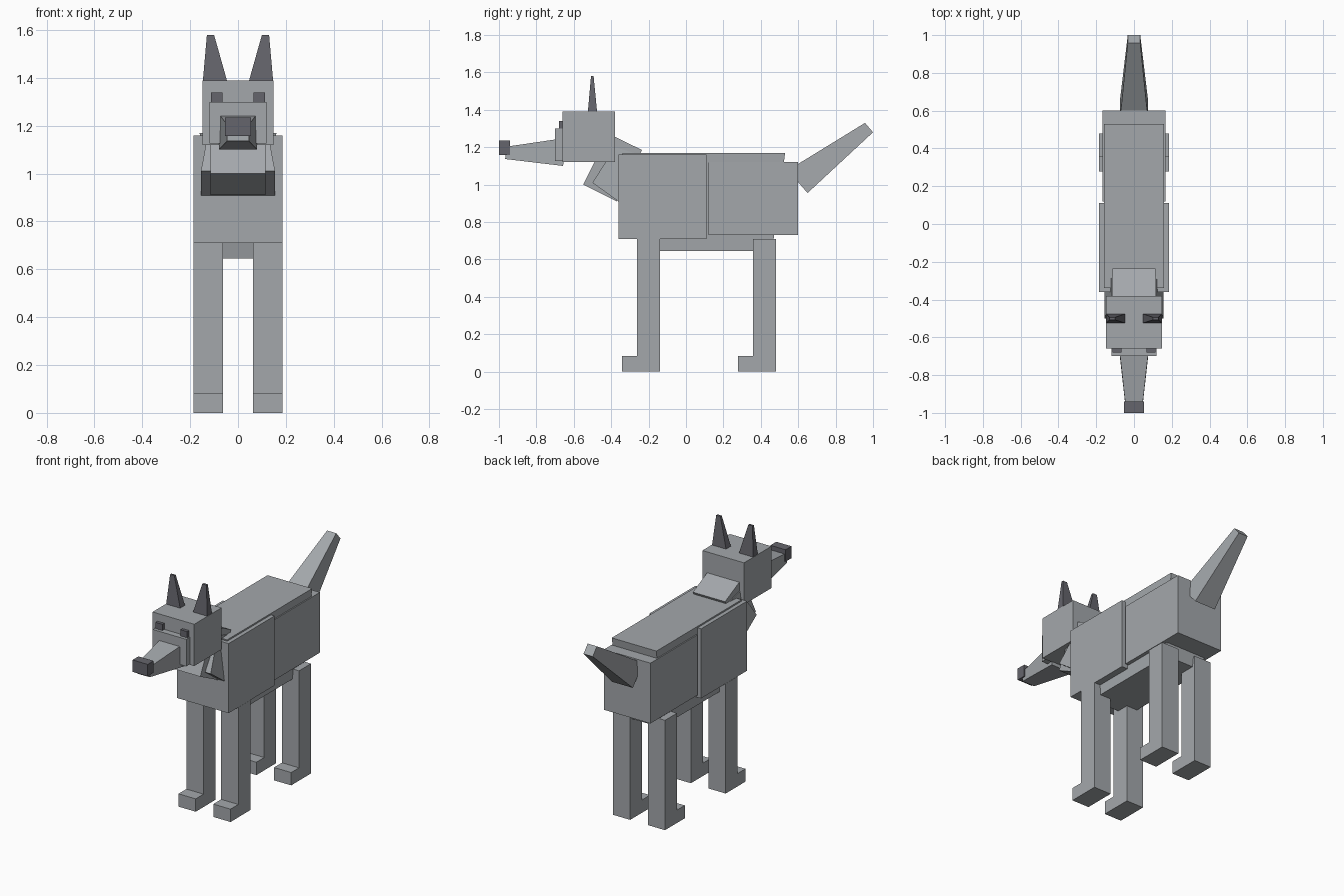
import bpy

if "Cube" in bpy.data.objects:
    bpy.data.objects.remove(bpy.data.objects["Cube"])


def mat(name, rgb):
    m = bpy.data.materials.new(name)
    m.diffuse_color = (*rgb, 1)
    m.use_nodes = True
    m.node_tree.nodes["Principled BSDF"].inputs["Base Color"].default_value = m.diffuse_color
    return m


FUR = mat("grey_fur", (0.37, 0.39, 0.41))
DARK = mat("dark_grey", (0.13, 0.13, 0.15))


def solid(name, quad, widths, m=FUR):
    """Four side-profile points (y, z), each with its own (x0, x1) span."""
    verts = [(w[0], y, z) for (y, z), w in zip(quad, widths)]
    verts += [(w[1], y, z) for (y, z), w in zip(quad, widths)]
    faces = [(0, 1, 2, 3), (7, 6, 5, 4)]
    faces += [(i, i + 4, (i + 1) % 4 + 4, (i + 1) % 4) for i in range(4)]
    me = bpy.data.meshes.new(name)
    me.from_pydata(verts, [], faces)
    # consistent outward normals
    import bmesh
    bm = bmesh.new()
    bm.from_mesh(me)
    bmesh.ops.recalc_face_normals(bm, faces=bm.faces)
    bm.to_mesh(me)
    bm.free()
    me.materials.append(m)
    ob = bpy.data.objects.new(name, me)
    bpy.context.collection.objects.link(ob)
    return ob


def sym(name, quad, halves, m=FUR):
    return solid(name, quad, [(-h, h) for h in halves], m)


def box(name, x, y, z, m=FUR):
    quad = [(y[0], z[0]), (y[1], z[0]), (y[1], z[1]), (y[0], z[1])]
    return solid(name, quad, [x] * 4, m)


# body
sym("torso", [(-0.22, 0.645), (0.46, 0.645), (0.53, 1.17), (-0.34, 1.17)],
    [0.14, 0.14, 0.16, 0.16])
box("chest", (-0.185, 0.185), (-0.36, 0.11), (0.71, 1.16))
box("hindquarters", (-0.166, 0.166), (0.12, 0.60), (0.73, 1.12))

# neck and the flared ruff around it
sym("neck", [(-0.55, 1.0), (-0.37, 0.91), (-0.235, 1.185), (-0.414, 1.272)], [0.115] * 4)
sym("ruff", [(-0.50, 1.01), (-0.25, 0.83), (-0.26, 1.165), (-0.38, 1.20)],
    [0.155, 0.155, 0.12, 0.12])

# head
box("head", (-0.149, 0.149), (-0.66, -0.38), (1.12, 1.39))
box("muzzle_base", (-0.12, 0.12), (-0.70, -0.65), (1.125, 1.30))
sym("snout", [(-0.967, 1.137), (-0.657, 1.10), (-0.64, 1.25), (-0.96, 1.203)],
    [0.045, 0.08, 0.08, 0.045])
box("nose", (-0.054, 0.054), (-1.0, -0.94), (1.158, 1.235), DARK)

# tail
sym("tail", [(0.65, 0.955), (1.0, 1.28), (0.957, 1.33), (0.545, 1.077)],
    [0.075, 0.033, 0.033, 0.075])

# paired parts
for side, s in (("left", 1), ("right", -1)):
    leg_x = tuple(sorted((s * 0.063, s * 0.186)))
    for part, y in (("front", -0.14), ("hind", 0.48)):
        box(f"{part}_leg_{side}", leg_x, (y - 0.122, y), (0.08, 0.71))
        box(f"{part}_paw_{side}", leg_x, (y - 0.202, y), (0.0, 0.083))
    base = tuple(sorted((s * 0.045, s * 0.147)))
    tip = tuple(sorted((s * 0.10, s * 0.13)))
    solid(f"ear_{side}", [(-0.525, 1.385), (-0.475, 1.385), (-0.494, 1.58), (-0.508, 1.58)],
          [base, base, tip, tip], DARK)
    box(f"eye_{side}", tuple(sorted((s * 0.065, s * 0.113))), (-0.68, -0.65), (1.29, 1.34), DARK)
